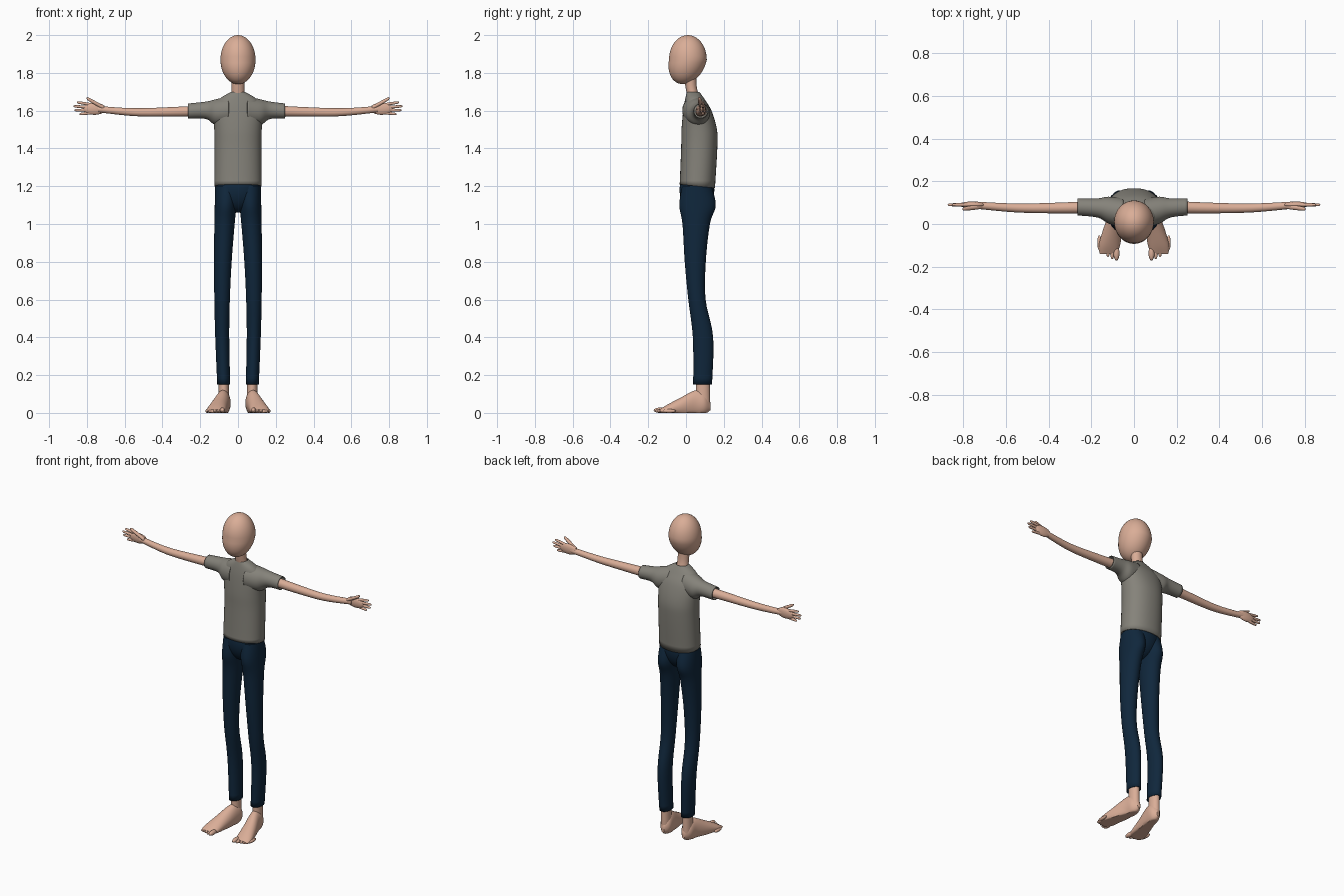
import bpy
import bmesh
import math
from mathutils import Vector

default_cube = bpy.data.objects.get("Cube")
if default_cube:
    bpy.data.objects.remove(default_cube, do_unlink=True)


def make_material(name, colour):
    material = bpy.data.materials.new(name)
    material.use_nodes = True
    material.diffuse_color = (*colour, 1)
    shader = material.node_tree.nodes["Principled BSDF"]
    shader.inputs["Base Color"].default_value = (*colour, 1)
    return material


skin = make_material("skin", (0.7, 0.42, 0.31))
grey_cloth = make_material("grey cloth", (0.235, 0.225, 0.195))
navy_cloth = make_material("navy cloth", (0.005, 0.02, 0.045))


def finish(name, bm, material):
    """Turn a bmesh into a smooth shaded object that keeps its sharp rims."""
    bmesh.ops.recalc_face_normals(bm, faces=bm.faces)
    mesh = bpy.data.meshes.new(name)
    bm.to_mesh(mesh)
    bm.free()
    mesh.polygons.foreach_set("use_smooth", [True] * len(mesh.polygons))
    mesh.set_sharp_from_angle(angle=math.radians(45))
    mesh.materials.append(material)
    obj = bpy.data.objects.new(name, mesh)
    bpy.context.collection.objects.link(obj)
    return obj


def ball(name, centre, radii, material, chin_shift=0):
    """An ellipsoid whose lower half may lean forward."""
    bm = bmesh.new()
    bmesh.ops.create_uvsphere(bm, u_segments=40, v_segments=24, radius=1)
    for vert in bm.verts:
        lean = Vector((0, min(vert.co.z, 0) * chin_shift, 0))
        scaled = Vector(c * r for c, r in zip(vert.co, radii))
        vert.co = Vector(centre) + scaled + lean
    return finish(name, bm, material)


def smooth_rings(rings, steps):
    """Fill in extra rings along a smooth curve through the given ones."""
    points = [rings[0], *rings, rings[-1]]
    result = []
    for i in range(len(rings) - 1):
        for k in range(steps):
            t = k / steps
            result.append([
                b + t / 2 * (c - a + t * (2*a - 5*b + 4*c - d + t * (3*(b - c) + d - a)))
                for a, b, c, d in zip(*points[i:i + 4])])
    return result + [rings[-1]]


def loft(name, axis, rings, material, side=1, sides=32, power=2,
         open_ends="", thickness=0, hem_drop=0):
    """Skin over ovals (position, centre a, centre b, radius a, radius b)."""
    bm = bmesh.new()
    rows = []
    for position, centre_a, centre_b, radius_a, radius_b in smooth_rings(rings, 5):
        row = []
        for j in range(sides):
            angle = math.tau * (j + 0.5) / sides
            cos, sin = math.cos(angle), math.sin(angle)
            a = centre_a + radius_a * math.copysign(abs(cos) ** (2 / power), cos)
            b = centre_b + radius_b * math.copysign(abs(sin) ** (2 / power), sin)
            x, y, z = {"x": (position, a, b), "y": (a, position, b),
                       "z": (a, b, position)}[axis]
            row.append(bm.verts.new((x * side, y, max(z, 0))))
        rows.append(row)
    # The lowest ring of a garment may dip at the back
    for vert in rows[0]:
        vert.co.z -= (vert.co.y - 0.06) * hem_drop
    for low, high in zip(rows, rows[1:]):
        for j in range(sides):
            bm.faces.new((low[j - 1], low[j], high[j], high[j - 1]))
    if "start" not in open_ends:
        bm.faces.new(rows[0])
    if "end" not in open_ends:
        bm.faces.new(rows[-1])
    obj = finish(name, bm, material)
    if thickness:
        cloth = obj.modifiers.new("cloth thickness", "SOLIDIFY")
        cloth.thickness = thickness
        cloth.offset = -1


def digit(name, base, tip, radius, side):
    """A finger: a rounded rod along x from base to tip."""
    rings = []
    for t, taper in ((0, 1), (0.5, 1), (0.9, 0.8), (1, 0.2)):
        centre = Vector(base).lerp(Vector(tip), t)
        rings.append((*centre, radius * taper, radius * taper))
    loft(name, "x", rings, skin, side, sides=12)


# Head and neck
ball("head", (0, 0.01, 1.87), (0.093, 0.1, 0.13), skin, chin_shift=0.025)
loft("neck", "z", [
    (1.65, 0, 0.045, 0.04, 0.033), (1.72, 0, 0.028, 0.034, 0.03),
    (1.8, 0, 0.02, 0.036, 0.034)], skin)

# Shirt body and seat of the trousers
loft("shirt_body", "z", [
    (1.2, 0, 0.06, 0.126, 0.094), (1.4, 0, 0.07, 0.124, 0.096),
    (1.5, 0, 0.07, 0.126, 0.094), (1.6, 0, 0.06, 0.13, 0.075),
    (1.66, 0, 0.047, 0.1, 0.052), (1.7, 0, 0.038, 0.036, 0.033)],
    grey_cloth, sides=40, power=2.2, open_ends="start end", thickness=0.004,
    hem_drop=0.1)
ball("trouser_seat", (0, 0.058, 1.18), (0.118, 0.092, 0.12), navy_cloth)

for side_name, side, sleeve_end in (("left", 1, 0.25), ("right", -1, 0.265)):
    # Sleeve flaring into the shoulder
    loft(side_name + "_sleeve", "x", [
        (0.05, 0.05, 1.6, 0.07, 0.076), (0.12, 0.065, 1.592, 0.063, 0.068),
        (0.17, 0.075, 1.602, 0.045, 0.046), (sleeve_end, 0.08, 1.598, 0.04, 0.04)],
        grey_cloth, side, open_ends="start end", thickness=0.004)

    # Arm, thinning steadily to the wrist
    arm_path = ((0.15, 0.08, 1.6), (0.35, 0.075, 1.594),
                (0.55, 0.075, 1.592), (0.74, 0.088, 1.608))
    arm_rings = []
    for x, y, z in arm_path:
        radius = 0.033 - 0.022 * x
        arm_rings.append((x, y, z, radius, radius))
    loft(side_name + "_arm", "x", arm_rings, skin, side)

    # Palm, fingers fanned from index to little, and thumb
    ball(side_name + "_palm", (0.76 * side, 0.09, 1.61), (0.06, 0.015, 0.032), skin)
    reach = {"index": 0.853, "middle": 0.872, "ring": 0.866, "little": 0.84}
    for n, (finger, tip_x) in enumerate(reach.items()):
        offset = 1.5 - n
        digit(f"{side_name}_{finger}_finger", (0.77, 0.09, 1.61 + offset * 0.014),
              (tip_x, 0.09, 1.613 + offset * 0.021), 0.008, side)
    digit(side_name + "_thumb", (0.71, 0.082, 1.615), (0.803, 0.07, 1.667), 0.011, side)

    # Trouser leg: the outer edge bows gently and the thigh widens upwards
    leg_rings = []
    for z, y, depth in ((0.15, 0.088, 0.05), (0.4, 0.09, 0.054), (0.6, 0.058, 0.046),
                        (0.8, 0.049, 0.056), (1, 0.054, 0.073), (1.1, 0.061, 0.097),
                        (1.2, 0.057, 0.078)):
        width = 0.034 + 0.02 * z * z
        outer = 0.127 - 0.04 * (z - 0.8) ** 2
        leg_rings.append((z, outer - width, y, width, depth))
    loft(side_name + "_trouser_leg", "z", leg_rings, navy_cloth, side,
         open_ends="start", thickness=0.003)

    # Ankle and foot, turned slightly outwards with a flat sole
    loft(side_name + "_ankle", "z", [
        (0.05, 0.075, 0.09, 0.028, 0.038), (0.24, 0.076, 0.089, 0.026, 0.036)],
        skin, side)
    loft(side_name + "_foot", "y", [
        (0.13, 0.072, 0.035, 0.01, 0.02), (0.1, 0.074, 0.05, 0.034, 0.056),
        (0.05, 0.08, 0.05, 0.038, 0.07), (-0.03, 0.1, 0.03, 0.046, 0.05),
        (-0.1, 0.115, 0.015, 0.05, 0.028), (-0.14, 0.12, 0.01, 0.04, 0.008)],
        skin, side)

    # Toes, the big toe on the inside and the tips sweeping back
    for n, toe in enumerate(("big", "second", "middle", "fourth", "little")):
        radius = 0.01 if n else 0.014
        ball(f"{side_name}_{toe}_toe",
             ((0.082 + n * 0.02) * side, 0.002 * n * (n + 2) - 0.136, radius),
             (radius, 0.035, radius), skin)
